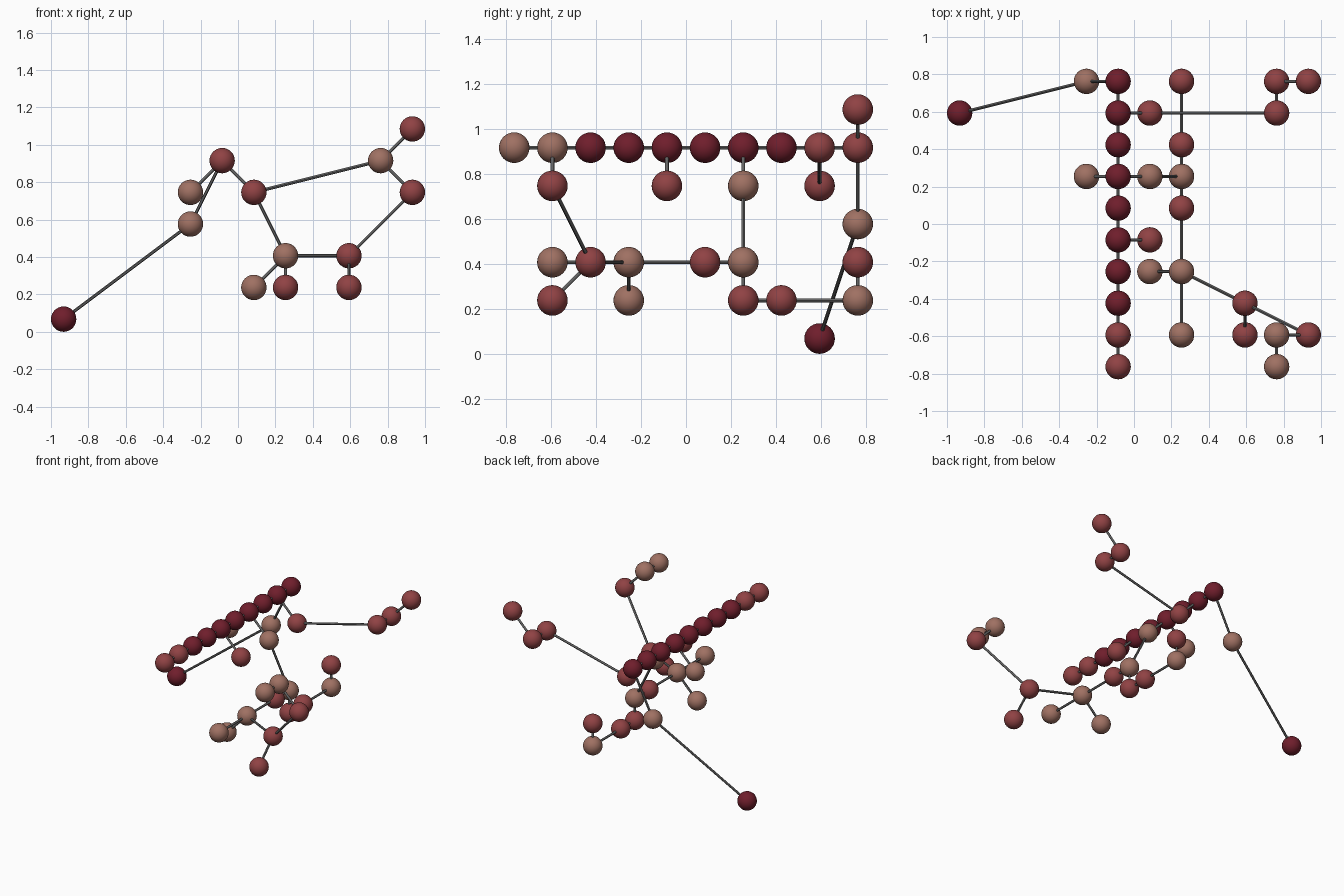
import bpy
from mathutils import Vector

default_cube = bpy.data.objects.get("Cube")
if default_cube:
    bpy.data.objects.remove(default_cube, do_unlink=True)

# Everything sits on a cubic lattice of evenly spaced cells
STEP = 2 / 11.8
BALL = 0.4 * STEP
ROD = 0.05 * STEP


def make_material(name, color):
    mat = bpy.data.materials.new(name)
    mat.use_nodes = True
    mat.diffuse_color = (*color, 1)
    for node in mat.node_tree.nodes:
        if node.type == 'BSDF_PRINCIPLED':
            node.inputs["Base Color"].default_value = (*color, 1)
            node.inputs["Roughness"].default_value = 0.6
    return mat


DARK = make_material("dark maroon", (0.16, 0.013, 0.025))
RED = make_material("brick red", (0.28, 0.055, 0.058))
TAN = make_material("dusty tan", (0.35, 0.165, 0.125))
GREY = make_material("rod grey", (0.13, 0.13, 0.13))


def place(cell):
    x, y, z = cell
    return Vector(((x - 5.5) * STEP, (y - 4.5) * STEP, z * STEP + BALL))


def add_ball(name, cell, mat):
    bpy.ops.mesh.primitive_uv_sphere_add(
        segments=32, ring_count=16, radius=BALL, location=place(cell))
    ball = bpy.context.object
    ball.name = name + "_ball"
    ball.data.materials.append(mat)
    bpy.ops.object.shade_smooth()


def add_rod(name, start, end):
    a, b = place(start), place(end)
    span = b - a
    bpy.ops.mesh.primitive_cylinder_add(
        vertices=12, radius=ROD, depth=span.length, location=(a + b) / 2,
        rotation=span.to_track_quat('Z', 'Y').to_euler())
    rod = bpy.context.object
    rod.name = name + "_rod"
    rod.data.materials.append(GREY)
    bpy.ops.object.shade_smooth_by_angle()


def add_branch(name, start, links):
    """Grow a chain of balls joined by rods out of an existing ball."""
    for cell, mat in links:
        add_rod(name, start, cell)
        add_ball(name, cell, mat)
        start = cell


def spine(y):
    return (5, y, 5)


# Straight spine, red at the front end
add_ball("spine", spine(0), RED)
add_branch("spine", spine(0),
           [(spine(y), RED if y < 2 else DARK) for y in range(1, 10)])

# Short stubs hanging from the spine
add_branch("front_stub", spine(4), [((6, 4, 4), RED)])
add_branch("right_stub", spine(6), [((4, 6, 4), TAN)])

# Long arms reaching out at the back
add_branch("right_arm", spine(9), [((4, 9, 3), TAN), ((0, 8, 0), DARK)])
add_branch("left_arm", spine(8), [
    ((6, 8, 4), RED), ((10, 8, 5), RED), ((10, 9, 5), RED), ((11, 9, 6), RED)])

# Stem dropping to the lower network
hub, fork, elbow = (7, 6, 2), (7, 3, 2), (9, 2, 2)
add_branch("stem", spine(6), [((6, 6, 4), TAN), (hub, TAN)])

# Lower tail running to the back
add_branch("lower_tail", hub, [
    ((7, 6, 1), RED), ((7, 7, 1), RED), ((7, 9, 1), TAN), ((7, 9, 2), RED)])

# Lower chain running to the front, with its side twigs
add_branch("lower_chain", hub, [((7, 5, 2), RED), (fork, TAN)])
add_branch("inner_twig", fork, [((6, 3, 1), TAN)])
add_branch("front_twig", fork, [((7, 1, 2), TAN)])
add_branch("front_arm", fork, [
    (elbow, RED), ((11, 1, 4), RED), ((10, 1, 5), TAN), ((10, 0, 5), TAN)])
add_branch("elbow_twig", elbow, [((9, 1, 1), RED)])
